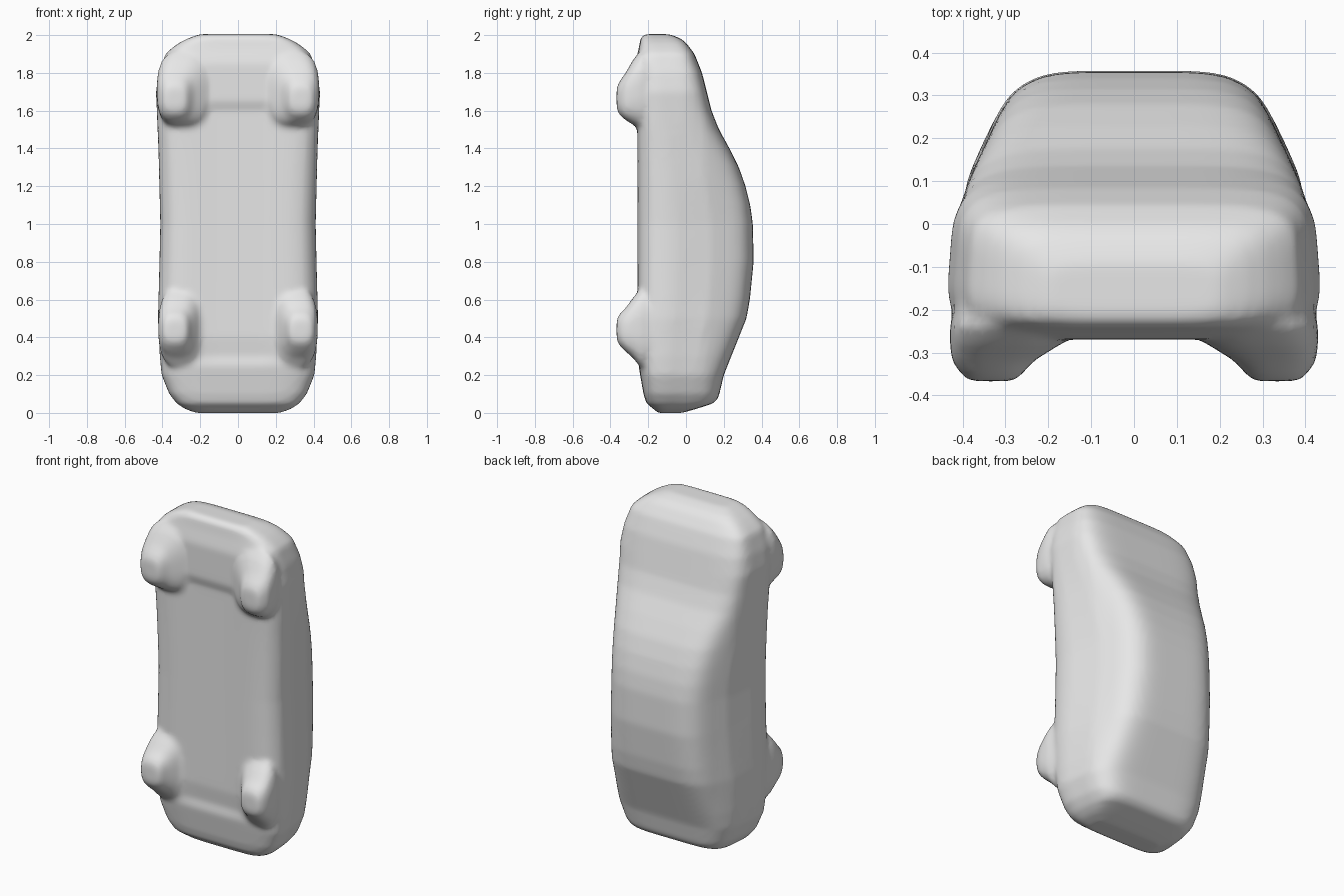
import bpy, bmesh, math

if "Cube" in bpy.data.objects:
    bpy.data.objects.remove(bpy.data.objects["Cube"])


def lerp_table(table, t):
    """Linear interpolation in a list of (key, value) pairs."""
    if t <= table[0][0]:
        return table[0][1]
    for (a, va), (b, vb) in zip(table, table[1:]):
        if t <= b:
            return va + (vb - va) * (t - a) / (b - a)
    return table[-1][1]


def rounded_ring(count, power):
    """Unit superellipse: a square with rounded corners."""
    ring = []
    for i in range(count):
        a = 2 * math.pi * (i + 0.5) / count
        c, s = math.cos(a), math.sin(a)
        ring.append((math.copysign(abs(c) ** (2 / power), c),
                     math.copysign(abs(s) ** (2 / power), s)))
    return ring


def loft(bm, rings):
    """Closed solid skinned through rings of equal length."""
    rows = [[bm.verts.new(p) for p in ring] for ring in rings]
    n = len(rows[0])
    faces = [bm.faces.new(rows[0]), bm.faces.new(rows[-1])]
    for r0, r1 in zip(rows, rows[1:]):
        for i in range(n):
            j = (i + 1) % n
            faces.append(bm.faces.new((r0[i], r0[j], r1[j], r1[i])))
    bmesh.ops.recalc_face_normals(bm, faces=faces)


bm = bmesh.new()

# Car body standing on its tail: underside, roof line and half width by height
underside = [(0, -.15), (.02, -.17), (.05, -.21), (.1, -.225), (.27, -.255),
             (.4, -.27), (1.5, -.27), (1.85, -.27), (1.93, -.25),
             (1.985, -.24), (2.005, -.22)]
roof = [(0, -.02), (.02, .05), (.05, .145), (.08, .172), (.2, .2), (.3, .24),
        (.4, .28), (.5, .32), (.6, .338), (.8, .358), (1, .354), (1.1, .34),
        (1.2, .315), (1.3, .28), (1.4, .23), (1.5, .175), (1.6, .135),
        (1.7, .11), (1.8, .085), (1.9, .045), (1.96, 0), (1.99, -.04),
        (2.005, -.09)]
half_width = [(0, .22), (.02, .28), (.05, .325), (.1, .365), (.2, .405),
              (.3, .415), (.5, .425), (.7, .42), (1, .413), (1.4, .422),
              (1.6, .43), (1.7, .435), (1.8, .418), (1.9, .385), (1.95, .33),
              (1.985, .26), (2.005, .2)]
# Side taper from sills up to the roof
taper = [(-.3, .95), (-.24, .97), (-.18, 1), (-.1, 1), (0, .975), (.1, .92),
         (.2, .825), (.3, .745), (.36, .68)]

heights = [0, .01, .02, .035, .05, .065, .08, .1, .15]
heights += [.2 + .05 * i for i in range(34)]
heights += [1.9, 1.93, 1.96, 1.985, 2.005]
section = rounded_ring(96, 5.5)
rings = []
for z in heights:
    y0, y1, w = (lerp_table(t, z) for t in (underside, roof, half_width))
    ring = []
    for u, v in section:
        y = (y0 + y1) / 2 + v * (y1 - y0) / 2
        x = u * w * lerp_table(taper, y)
        if v < -.9 and .3 < z < 1.63:        # shallow hollow of the floor
            y += .018 * max(0, 1 - (x / .36) ** 2)
        ring.append((x, y, z))
    rings.append(ring)
loft(bm, rings)

# Wheels with swollen arches: depth y, inner x, outer x, low z, high z
rear_wheel = [(-.367, .285, .38, .39, .49), (-.355, .265, .40, .36, .52),
              (-.32, .245, .418, .325, .555), (-.28, .215, .422, .29, .61),
              (-.24, .18, .422, .24, .66), (-.1, .18, .40, .24, .66)]
front_wheel = [(-.367, .285, .38, 1.615, 1.72), (-.355, .265, .40, 1.58, 1.75),
               (-.32, .235, .425, 1.55, 1.80), (-.28, .17, .43, 1.525, 1.87),
               (-.24, .13, .43, 1.50, 1.92), (-.1, .13, .40, 1.50, 1.90)]
round_ring = rounded_ring(32, 2.8)
for stations in (rear_wheel, front_wheel):
    for side in (-1, 1):
        loft(bm, [[(side * ((xa + xb) / 2 + u * (xb - xa) / 2), y,
                    (za + zb) / 2 + v * (zb - za) / 2) for u, v in round_ring]
                  for y, xa, xb, za, zb in stations])

mesh = bpy.data.meshes.new("car_body")
bm.to_mesh(mesh)
bm.free()
car = bpy.data.objects.new("car_body", mesh)
bpy.context.collection.objects.link(car)

# Melt wheels and body into one soft skin
remesh = car.modifiers.new("merge", 'REMESH')
remesh.mode = 'VOXEL'
remesh.voxel_size = .015
remesh.use_smooth_shade = True
soften = car.modifiers.new("soften", 'SMOOTH')
soften.factor = .5
soften.iterations = 5

# Plain clay colour
clay = bpy.data.materials.new("light_grey")
clay.diffuse_color = (.8, .8, .8, 1)
clay.use_nodes = True
clay.node_tree.nodes["Principled BSDF"].inputs["Base Color"].default_value = clay.diffuse_color
mesh.materials.append(clay)
for p in mesh.polygons:
    p.use_smooth = True
